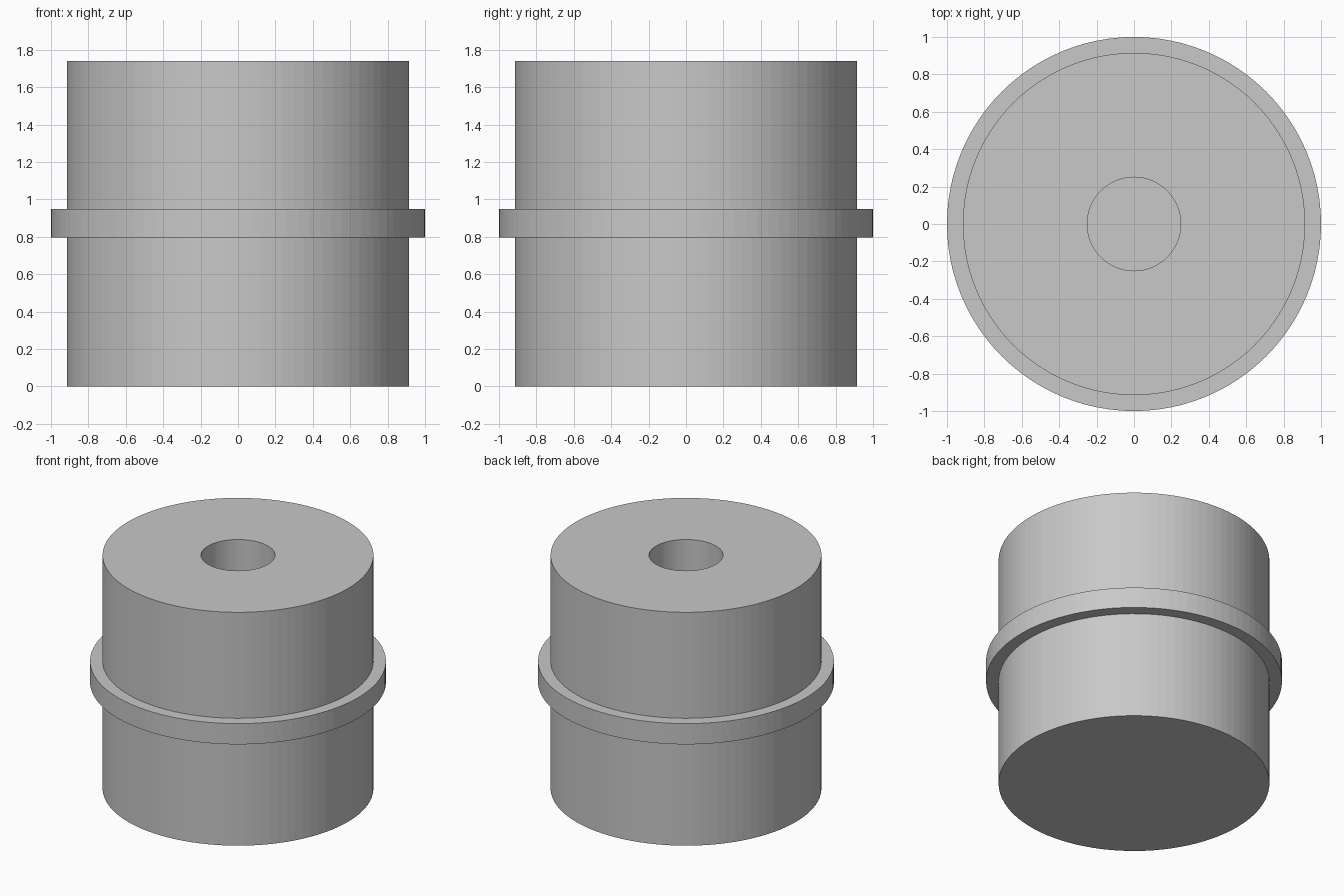
import bpy, bmesh, math
from mathutils import Matrix

if "Cube" in bpy.data.objects:
    bpy.data.objects.remove(bpy.data.objects["Cube"])

SEGMENTS = 96

grey = bpy.data.materials.new("light_grey")
grey.diffuse_color = (0.58, 0.58, 0.58, 1)
grey.use_nodes = True
grey.node_tree.nodes["Principled BSDF"].inputs["Base Color"].default_value = grey.diffuse_color

# Lathed profile (radius, height): solid drum with a collar and a blind bore
profile = [(0, 0), (0.915, 0), (0.915, 0.795), (1, 0.795), (1, 0.95),
           (0.915, 0.95), (0.915, 1.74), (0.25, 1.74), (0.25, 0.87), (0, 0.87)]

bm = bmesh.new()
verts = [bm.verts.new((r, 0, z)) for r, z in profile]
edges = [bm.edges.new(pair) for pair in zip(verts, verts[1:])]
bmesh.ops.spin(bm, geom=verts + edges, cent=(0, 0, 0), axis=(0, 0, 1),
               angle=math.tau, steps=SEGMENTS, use_merge=True)
bmesh.ops.remove_doubles(bm, verts=bm.verts, dist=1e-5)
bmesh.ops.recalc_face_normals(bm, faces=bm.faces)

mesh = bpy.data.meshes.new("collared_drum")
bm.to_mesh(mesh)
bm.free()
mesh.materials.append(grey)
drum = bpy.data.objects.new("collared_drum", mesh)
bpy.context.collection.objects.link(drum)
